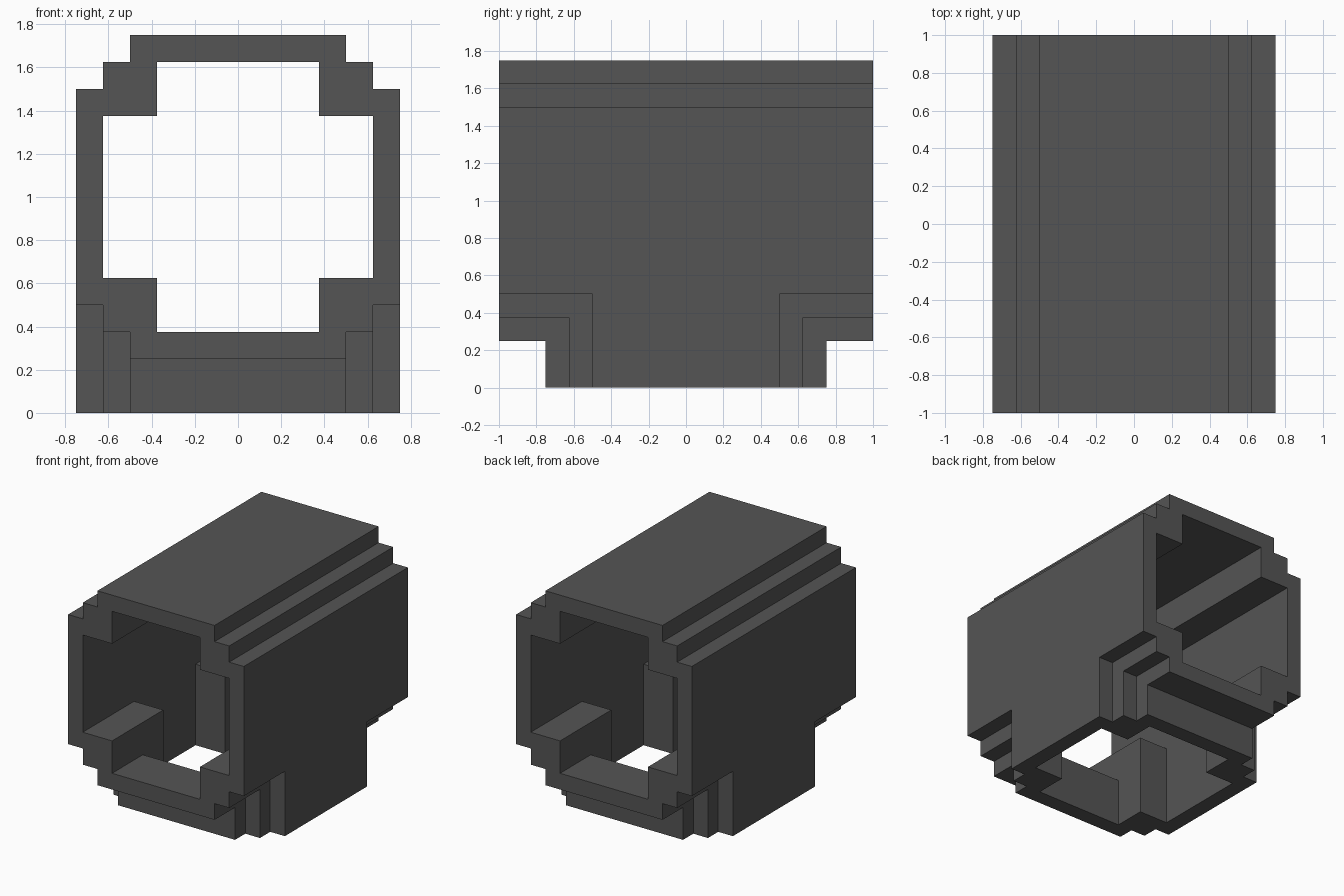
import bpy, bmesh
from mathutils import Matrix, Vector

cube = bpy.data.objects.get("Cube")
if cube:
    bpy.data.objects.remove(cube, do_unlink=True)

# Dark grey used on every face
grey = bpy.data.materials.new("dark grey")
grey.use_nodes = True
colour = (0.09, 0.09, 0.09, 1)
grey.diffuse_color = colour
grey.node_tree.nodes["Principled BSDF"].inputs["Base Color"].default_value = colour

# One quadrant of each stepped cross-section
OUTER = [(0.75, 0.5), (0.625, 0.5), (0.625, 0.625), (0.5, 0.625), (0.5, 0.75)]
INNER = [(0.625, 0.375), (0.375, 0.375), (0.375, 0.625)]


def prism(name, quadrant, start, end, along_y=False):
    """Mirror a quadrant into a full outline and extrude it from start to end."""
    right = quadrant
    left = [(-x, y) for x, y in reversed(quadrant)]
    upper = right + left
    outline = upper + [(-x, -y) for x, y in upper]
    bm = bmesh.new()
    face = bm.faces.new([bm.verts.new((x, y, start)) for x, y in outline])
    out = bmesh.ops.extrude_face_region(bm, geom=[face])
    top = [g for g in out["geom"] if isinstance(g, bmesh.types.BMVert)]
    bmesh.ops.translate(bm, verts=top, vec=Vector((0, 0, end - start)))
    if along_y:
        bm.transform(Matrix.Translation((0, 0, 1)) @ Matrix.Rotation(1.5707963267948966, 4, "X"))
        for v in bm.verts:
            v.co = [round(c, 4) for c in v.co]
    bmesh.ops.recalc_face_normals(bm, faces=bm.faces)
    mesh = bpy.data.meshes.new(name)
    bm.to_mesh(mesh)
    bm.free()
    mesh.materials.append(grey)
    obj = bpy.data.objects.new(name, mesh)
    bpy.context.collection.objects.link(obj)
    return obj


def combine(target, other, operation):
    """Apply an exact boolean and discard the second solid."""
    mod = target.modifiers.new("combine", "BOOLEAN")
    mod.operation = operation
    mod.solver = "EXACT"
    mod.object = other
    bpy.context.view_layer.update()
    graph = bpy.context.evaluated_depsgraph_get()
    mesh = bpy.data.meshes.new_from_object(target.evaluated_get(graph))
    target.modifiers.clear()
    target.data = mesh
    bpy.data.objects.remove(other, do_unlink=True)


# Outer shell: horizontal pipe with a branch dropping to the ground
pipe = prism("pipe_tee", OUTER, -1, 1, along_y=True)
combine(pipe, prism("branch", OUTER, 0, 1), "UNION")

# Hollow: horizontal bore joined to the downward bore
bore = prism("bore", INNER, -1.2, 1.2, along_y=True)
combine(bore, prism("branch_bore", INNER, -0.2, 1), "UNION")
combine(pipe, bore, "DIFFERENCE")

# Merge coplanar leftovers into clean flat faces
bm = bmesh.new()
bm.from_mesh(pipe.data)
bmesh.ops.remove_doubles(bm, verts=bm.verts, dist=0.0005)
bmesh.ops.dissolve_limit(bm, angle_limit=0.01, verts=bm.verts, edges=bm.edges)
bm.to_mesh(pipe.data)
bm.free()
pipe.data.name = "pipe_tee"
